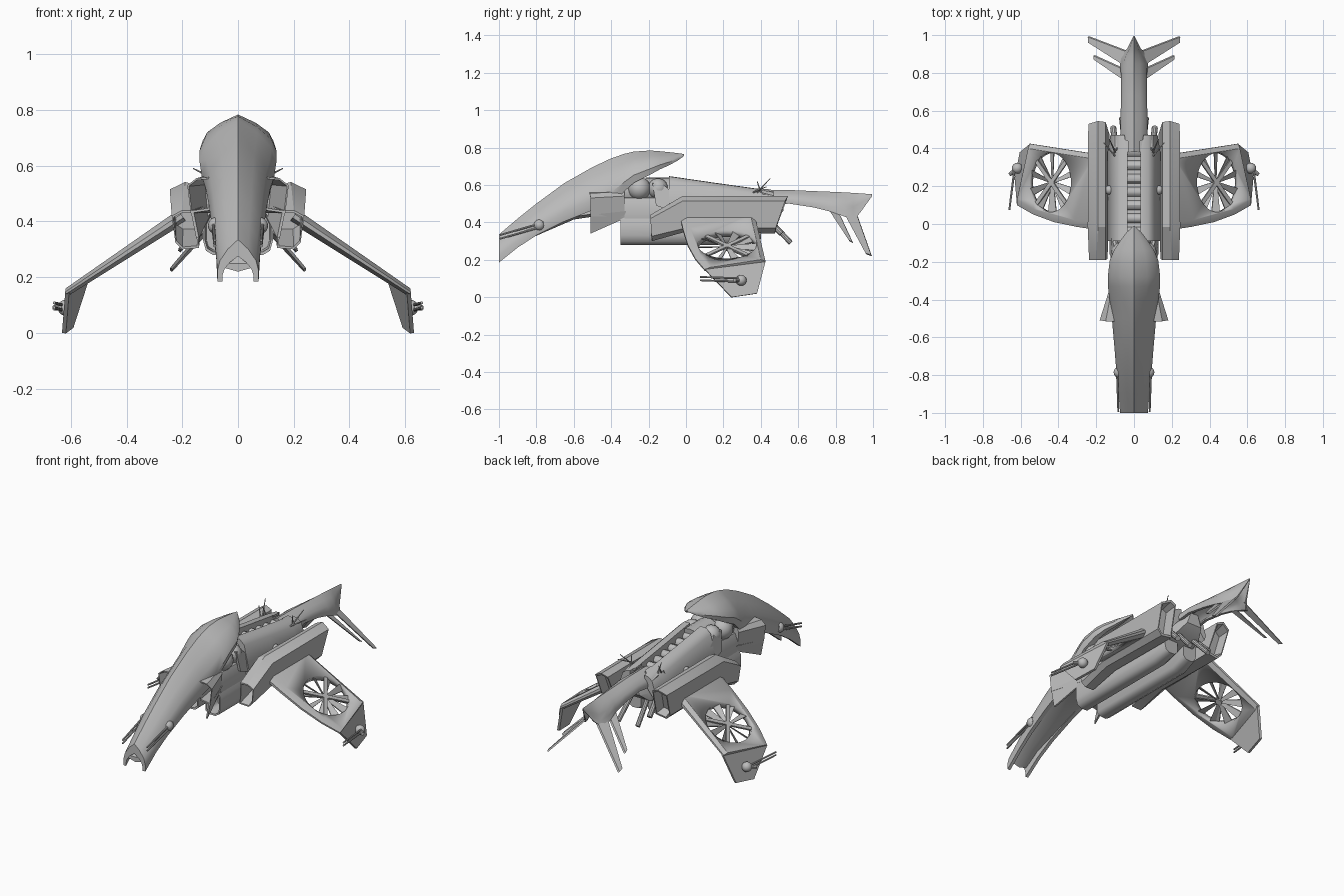
import bpy, bmesh, math
from mathutils import Vector as V

if "Cube" in bpy.data.objects:
    bpy.data.objects.remove(bpy.data.objects["Cube"])

grey = bpy.data.materials.new("hull grey")
grey.diffuse_color = (0.5, 0.5, 0.5, 1)
grey.use_nodes = True
grey.node_tree.nodes["Principled BSDF"].inputs["Base Color"].default_value = grey.diffuse_color


def finish(name, bm, mirror, angle=30):
    bmesh.ops.recalc_face_normals(bm, faces=bm.faces)
    me = bpy.data.meshes.new(name)
    bm.to_mesh(me)
    bm.free()
    me.materials.append(grey)
    for p in me.polygons:
        p.use_smooth = True
    me.set_sharp_from_angle(angle=math.radians(angle))
    ob = bpy.data.objects.new(name, me)
    bpy.context.collection.objects.link(ob)
    if mirror:
        m = ob.modifiers.new("mirror", 'MIRROR')
        m.use_mirror_merge = False
    return ob


def add_loft(bm, rings):
    vs = [[bm.verts.new(p) for p in r] for r in rings]
    n = len(vs[0])
    for a, b in zip(vs, vs[1:]):
        for i in range(n):
            bm.faces.new((a[i], a[(i + 1) % n], b[(i + 1) % n], b[i]))
    bm.faces.new(vs[0])
    bm.faces.new(vs[-1])


def loft(name, rings, mirror=False, angle=30):
    bm = bmesh.new()
    add_loft(bm, rings)
    return finish(name, bm, mirror, angle)


def sec(y, pts):
    return [(x, y, z) for x, z in pts]


def shrink(ring, k, dy=0):
    c = sum((V(p) for p in ring), V()) / len(ring)
    return [c + (V(p) - c) * k + V((0, dy, 0)) for p in ring]


def tube_ring(c, axis, r, n=12):
    q = V(axis).to_track_quat('Z', 'Y')
    return [V(c) + q @ V((r * math.cos(2 * math.pi * i / n), r * math.sin(2 * math.pi * i / n), 0)) for i in range(n)]


def rods(name, items, mirror=True, n=10):
    bm = bmesh.new()
    for p, q, r0, r1 in items:
        d = V(q) - V(p)
        add_loft(bm, [tube_ring(p, d, r0, n), tube_ring(q, d, r1, n)])
    return finish(name, bm, mirror)


def balls(name, items, mirror=True):
    bm = bmesh.new()
    for c, r in items:
        g = bmesh.ops.create_uvsphere(bm, u_segments=16, v_segments=10, radius=r)
        bmesh.ops.translate(bm, verts=g['verts'], vec=c)
    return finish(name, bm, mirror, 60)


def plate(name, pts, off, mirror=True):
    return loft(name, [pts, [V(p) + V(off) for p in pts]], mirror)


def arch(y, zt, zb, w, wb, k):
    """Crescent section: pointed outer arch with a hollow underside."""
    h = zt - zb
    half = [(wb, 0), (w, .25), (.87 * w, .5), (.5 * w, .77), (0, 1)]
    outer = [(x, f) for x, f in half] + [(-x, f) for x, f in half[-2::-1]]
    inner = [(-.75 * x, f * k) for x, f in half] + [(.75 * x, f * k) for x, f in half[-2::-1]]
    return [(x, y, zb + f * h) for x, f in outer + inner]


# long curved nose and hood
loft("nose_hood", [arch(*s, .6) for s in [
    (-1, .335, .185, .074, .074), (-.9, .42, .265, .081, .078), (-.8, .50, .33, .092, .085),
    (-.65, .61, .405, .104, .095), (-.5, .695, .465, .117, .105), (-.4, .742, .5, .13, .112),
    (-.33, .766, .565, .138, .125), (-.28, .778, .61, .139, .13),
    (-.19, .784, .655, .128, .122), (-.14, .78, .683, .106, .1),
    (-.09, .775, .705, .074, .07), (-.045, .77, .73, .04, .038), (-.01, .765, .755, .003, .003)]], angle=32)
# structure inside the hood
loft("nose_core", [sec(y, [(-w, a), (0, a - .015), (w, a), (w * .7, b), (-w * .7, b)]) for y, w, a, b in [
    (-.99, .055, .235, .25), (-.9, .055, .30, .34), (-.6, .075, .43, .54), (-.4, .09, .46, .66), (-.25, .09, .44, .67)]])

# flared cheek scoops beside the hood
cheek_front = [(.10, -.51, .44), (.17, -.51, .43), (.182, -.51, .53), (.15, -.515, .555), (.10, -.515, .56)]
cheek_back = [(.07, -.33, .43), (.115, -.33, .43), (.125, -.33, .54), (.115, -.33, .565), (.07, -.33, .57)]
loft("cheek_scoop", [cheek_back, cheek_front, shrink(cheek_front, .87), shrink(cheek_back, .75)], True)
plate("cheek_lower_blade", [(.14, -.51, .34), (.16, -.51, .44), (.11, -.32, .46), (.1, -.33, .42)], (.01, 0, 0))

# neck joints between hood and body
rods("neck", [((0, -.33, .56), (0, -.22, .57), .095, .085), ((0, -.22, .56), (0, -.04, .55), .08, .09)], False, 20)
balls("neck_joints", [((.07, -.25, .58), .062), ((.065, -.15, .58), .055)])
plate("shoulder_guard", [(.115, -.16, .49), (.10, -.18, .61), (.09, -.12, .6), (.105, -.06, .55), (.115, -.08, .46)], (.015, 0, 0))
loft("shoulder_block", [sec(y, [(.05, .42), (.115, .42), (.12, .48), (.1, .53), (.05, .54)]) for y in (-.33, -.06)], True)

# main body
loft("body_core", [sec(y, [(-w, a), (w, a), (w, b - .07), (w * .5, b), (-w * .5, b), (-w, b - .07)]) for y, w, a, b in [
    (-.1, .1, .36, .59), (.3, .1, .36, .54), (.46, .08, .41, .53), (.52, .05, .46, .53)]])
# long belly pods with open fronts
pod = [(.025, .30), (.045, .282), (.09, .28), (.115, .295), (.125, .33), (.125, .40), (.09, .47), (.025, .47)]
pf = sec(-.35, pod)
loft("belly_pod", [sec(.40, [(x * .9, z + .03) for x, z in pod]), sec(.3, pod), pf,
                   shrink(pf, .85), shrink(pf, .75, .1)], True, 50)
# upper back plates either side of the spine
loft("back_plate", [sec(y, [(.035, t), (.075, t - .002), (.105, t - .03), (.14, .46), (.125, .42), (.035, t - .06)])
                    for y, t in [(-.09, .647), (.15, .612), (.38, .58)]]
     + [sec(.47, [(.05, .565), (.075, .56), (.1, .54), (.125, .46), (.115, .43), (.05, .51)])], True, 50)
# spine rollers
rods("spine_ribs", [((-.04, -.04 + .07 * i, .585 - .009 * i), (.04, -.04 + .07 * i, .585 - .009 * i), .025, .025)
                    for i in range(7)], False, 12)

# side engine nacelles: slanted intake mouth, long casing, slanted tail end
mouth = [(.14, -.185, .305), (.20, -.18, .30), (.225, -.185, .325), (.238, -.19, .42), (.20, -.19, .44), (.15, -.19, .44)]
throat = [(.135, .0, .35), (.20, .0, .35), (.23, .0, .37), (.245, -.016, .515), (.19, -.016, .542), (.15, -.016, .53)]
tail_end = [(.13, .475, .35), (.20, .475, .34), (.23, .48, .37), (.242, .53, .515), (.19, .545, .54), (.15, .54, .525)]
loft("engine_nacelle", [shrink(tail_end, .7, -.06), shrink(tail_end, .88), tail_end, throat, mouth,
                        shrink(mouth, .88), shrink(throat, .75)], True)

# drooped wings with thin edges and a round fan opening
u = V((.834, 0, -.551))
n = V((.551, 0, .834))
vy = V((0, 1, 0))


def on_wing(x, y):
    return V((x, y, .42 - (x - .2) * .66))


outline = [(.2, -.03), (.3, -.015), (.42, .01), (.53, .05), (.618, .1), (.55, .425), (.2, .37)]
inner = [(.2, .005), (.3, .02), (.415, .042), (.52, .078), (.612, .13), (.552, .4), (.2, .345)]
wing = loft("wing", [[on_wing(x, y) + n * s * t * (.026 - .03 * (x - .2)) for x, y in o]
                     for o, s, t in ((inner, 1, 1), (outline, 1, .3), (outline, -1, .3), (inner, -1, 1))])
fan = on_wing(.432, .22)


def ellipse(off):
    return [fan + u * .133 * math.cos(a) + vy * .157 * math.sin(a) + n * off
            for a in [i * math.pi / 24 for i in range(48)]]


cutter = loft("fan_cutter", [ellipse(-.1), ellipse(.1)])
cutter.hide_render = True
b = wing.modifiers.new("fan_hole", 'BOOLEAN')
b.operation, b.solver, b.object = 'DIFFERENCE', 'EXACT', cutter
cut = bpy.data.meshes.new_from_object(wing.evaluated_get(bpy.context.evaluated_depsgraph_get()))
wing.modifiers.clear()
wing.data = cut
bpy.data.objects.remove(cutter)
wing.modifiers.new("mirror", 'MIRROR').use_mirror_merge = False

# fan blades and crossing struts
bm = bmesh.new()
for i in range(10):
    a = i * math.pi / 5 + math.pi / 10
    d = u * math.cos(a) * .138 + vy * math.sin(a) * .16
    s = (vy * math.cos(a) - u * math.sin(a)) * .8 + n * .5
    t = n * .003
    add_loft(bm, [[fan + d * k + s * w + t, fan + d * k - s * w + t, fan + d * k - s * w - t, fan + d * k + s * w - t]
                  for k, w in ((.1, .009), (1, .023))])
for a in (.8, 2.34):
    d = u * math.cos(a) * .138 + vy * math.sin(a) * .16
    s = vy * math.cos(a) - u * math.sin(a)
    add_loft(bm, [[fan + d * k + s * e * .011 + n * h for e, h in ((1, .004), (-1, .004), (-1, .014), (1, .014))]
                  for k in (-1, 1)])
add_loft(bm, [tube_ring(fan - n * .012, n, .02), tube_ring(fan + n * .014, n, .02)])
finish("wing_fan", bm, True)

# down-turned wing tips with twin guns
plate("wing_tip", [(.55, .425, .19), (.62, .1, .15), (.632, .245, .0), (.605, .38, .02)], (-.014, -.003, -.002))
balls("tip_gun_mount", [((.618, .295, .09), .029)])
rods("tip_guns", [((.63, .31, z), (.66, .075, z + .008), .006, .005) for z in (.082, .1)]
     + [((.62, .295, .09), (.66, .26, .09), .01, .01)])
# nose guns
balls("nose_gun_mount", [((.078, -.785, .385), .03)])
rods("nose_guns", [((.09, -.76, .39 + o), (.083, -.995, .322 + o), .006, .005) for o in (-.01, .01)])

# tail boom and fins
loft("tail_boom", [arch(*s, .55) for s in [
    (.38, .575, .48, .072, .07), (.55, .573, .50, .072, .07), (.68, .567, .48, .068, .066), (.78, .563, .455, .068, .068),
    (.85, .56, .43, .065, .075), (.895, .557, .412, .048, .07), (.93, .555, .45, .026, .035), (.995, .55, .54, .003, .003)]], angle=35)
plate("tail_fin_rear", [(.035, .91, .45), (.245, .99, .225), (.243, .96, .235), (.07, .85, .44)], (-.008, .004, -.006))
plate("tail_fin_front", [(.06, .82, .445), (.215, .89, .295), (.213, .87, .305), (.06, .765, .465)], (-.008, .004, -.006))

# rear pipes and antennas
rods("rear_pipes", [((.05, .42, .44), (.065, .56, .29), .014, .014), ((.1, .42, .43), (.11, .51, .34), .016, .016)])
rods("antennas", [((.1, .36, .56), (.16, .43, .59), .005, .002), ((.1, .38, .56), (.13, .45, .635), .005, .002),
                  ((.09, .4, .56), (.1, .38, .62), .005, .002)], True, 6)
plate("tail_collar", [(.03, .38, .57), (.1, .41, .545), (.1, .47, .53), (.03, .44, .565)], (0, 0, .012))
# small side bosses on the body
balls("body_bosses", [((.13, .18, .5), .025)])
